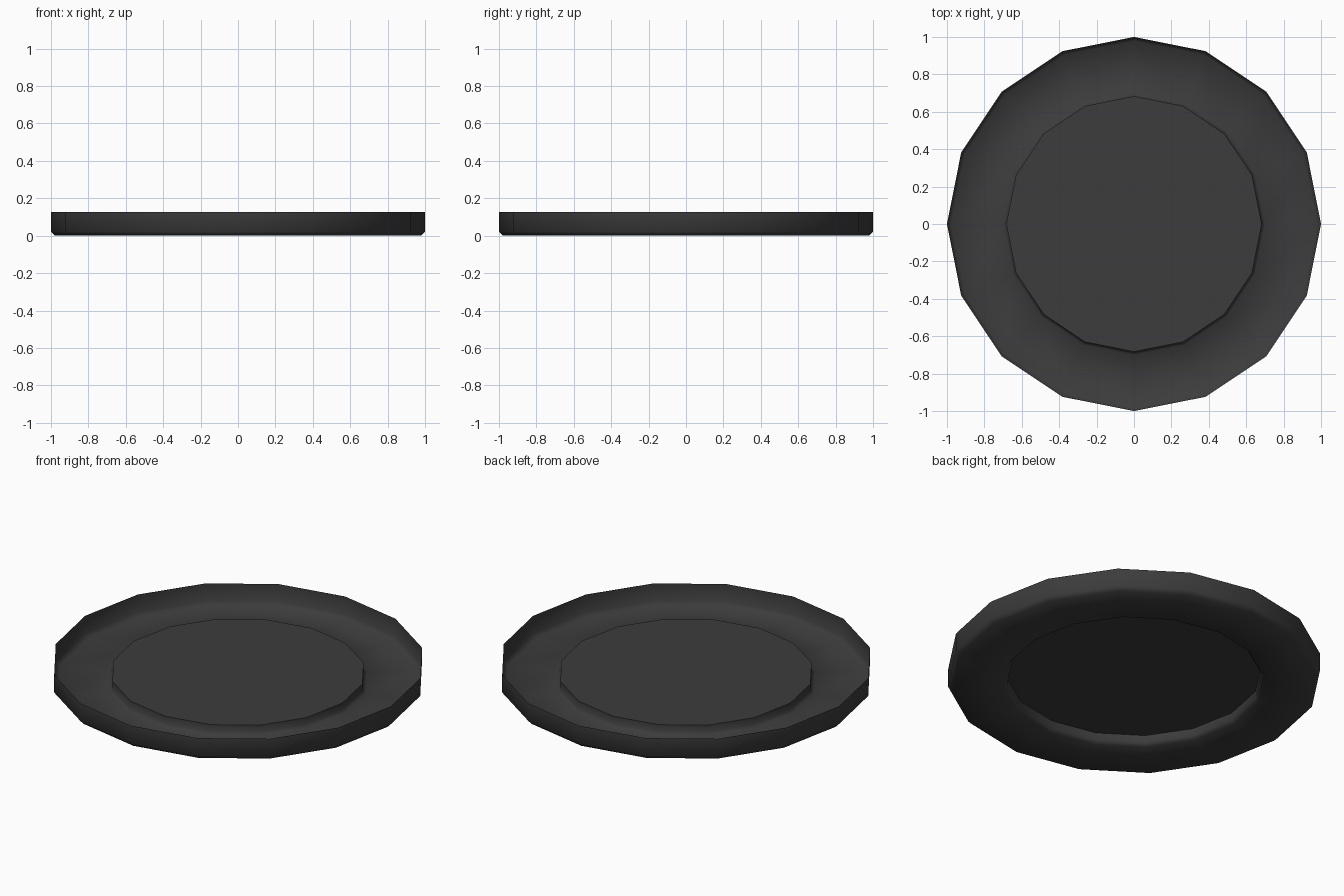
import bpy, bmesh, math

if "Cube" in bpy.data.objects:
    bpy.data.objects.remove(bpy.data.objects["Cube"])

SIDES = 16

# Thin pressed dish: raised centre disc, bevelled groove floor, upright rim
PROFILE = [(0.683, 0.062), (0.683, 0.02), (0.70, 0.0),
           (0.978, 0.0), (1.0, 0.022), (1.0, 0.127)]

bm = bmesh.new()
rings = [[bm.verts.new((r * math.cos(2 * math.pi * i / SIDES),
                        r * math.sin(2 * math.pi * i / SIDES), z))
          for i in range(SIDES)] for r, z in PROFILE]

# Centre disc
bm.faces.new(rings[0])

# Disc wall, floor, bevel and rim wall
for a, b in zip(rings, rings[1:]):
    for i in range(SIDES):
        j = (i + 1) % SIDES
        bm.faces.new((a[i], b[i], b[j], a[j]))

mesh = bpy.data.meshes.new("dish")
bm.to_mesh(mesh)
bm.free()
dish = bpy.data.objects.new("dish", mesh)
bpy.context.collection.objects.link(dish)

# Dark finish
mat = bpy.data.materials.new("dark_grey")
mat.diffuse_color = (0.045, 0.045, 0.045, 1)
mat.use_nodes = True
mat.node_tree.nodes["Principled BSDF"].inputs["Base Color"].default_value = mat.diffuse_color
mesh.materials.append(mat)

# Smooth bevels, sharp disc edge
bpy.context.view_layer.objects.active = dish
dish.select_set(True)
bpy.ops.object.shade_smooth_by_angle(angle=math.radians(60))
